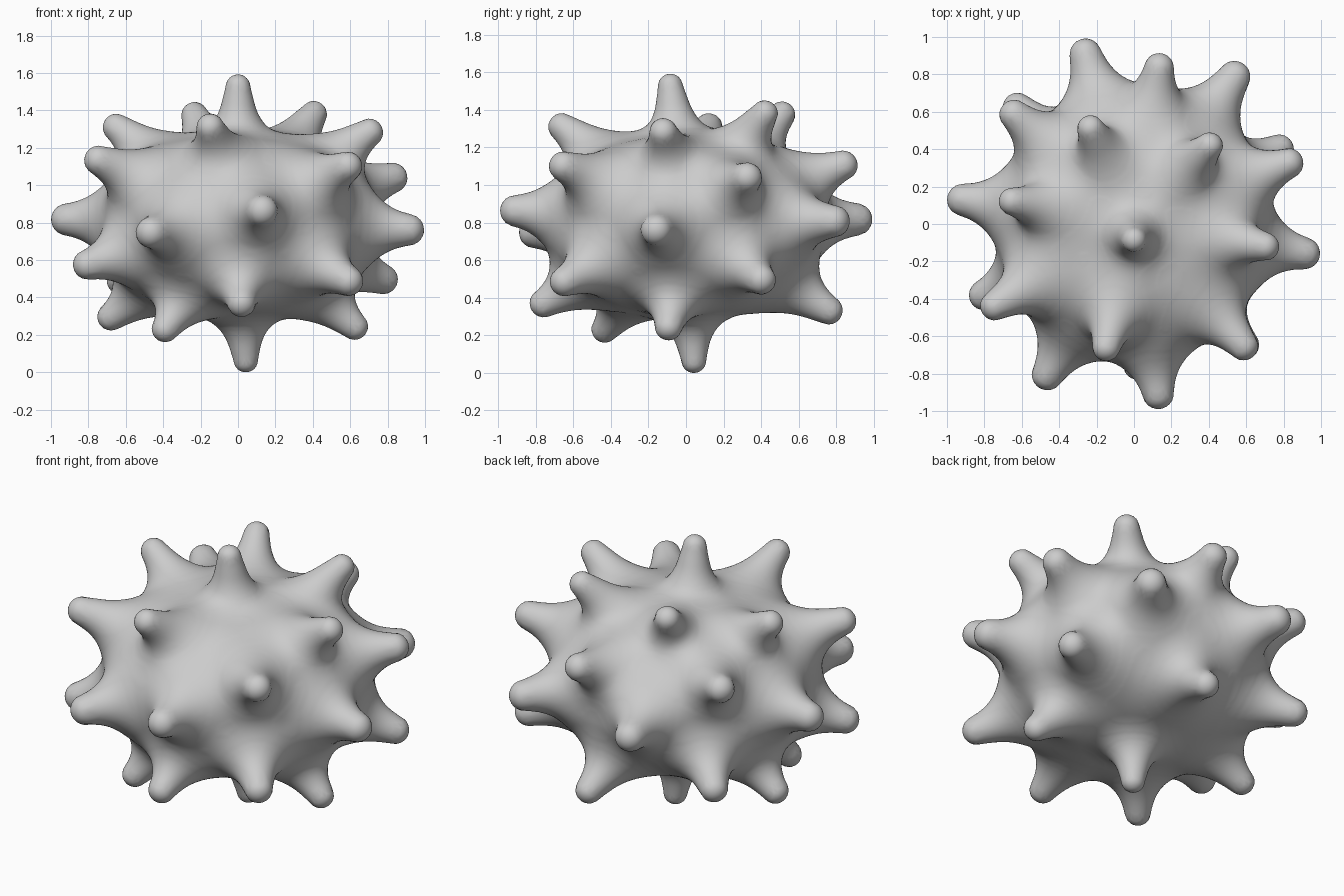
import bpy, bmesh, math
from mathutils import Vector

if "Cube" in bpy.data.objects:
    bpy.data.objects.remove(bpy.data.objects["Cube"], do_unlink=True)

# Spike tips, ordered from the top of the body to the bottom
TIPS = [
    (0.00, -0.09, 1.575), (0.435, 0.45, 1.415), (-0.25, 0.55, 1.41),
    (-0.16, -0.71, 1.34), (-0.70, 0.13, 1.34), (0.755, -0.13, 1.31),
    (-0.80, -0.47, 1.15), (0.63, -0.70, 1.115), (0.145, 0.90, 1.12),
    (-0.69, 0.63, 1.10), (0.89, 0.35, 1.05), (0.14, -0.98, 0.86),
    (-0.99, 0.14, 0.81), (-0.28, 0.98, 0.81), (0.58, 0.85, 0.80),
    (0.985, -0.17, 0.75), (-0.50, -0.87, 0.735), (-0.865, -0.41, 0.55),
    (0.835, 0.43, 0.465), (-0.67, 0.67, 0.46), (0.635, -0.695, 0.455),
    (0.02, -0.815, 0.33), (0.13, 0.815, 0.29), (-0.73, 0.12, 0.25),
    (0.67, -0.10, 0.195), (-0.42, -0.465, 0.18), (0.045, 0.045, 0.00),
]
CENTRE = Vector((0, 0, 0.79))
WIDE, UPPER, LOWER, POWER = 0.735, 0.475, 0.505, 2.3   # flattened, slightly boxy body
TAPER, BLEND = 0.25, 0.17              # spike widening and root softness

# Each spike: axis, distance to the centre of its round end, end radius
spikes = []
for tip in TIPS:
    v = Vector(tip) - CENTRE
    axis = v.normalized()
    end = 0.065 + 0.02 * (1 - abs(axis.z))
    spikes.append((axis, v.length + 0.008 - end, end))


def soft_min(a, b):
    h = max(BLEND - abs(a - b), 0) / BLEND
    return min(a, b) - h * h * BLEND / 4


def surface_radius(n):
    """March inwards along direction n until the blended surface is met."""
    flat = math.hypot(n.x, n.y) / WIDE
    tall = abs(n.z) / (UPPER if n.z > 0 else LOWER)
    base = (flat ** POWER + tall ** POWER) ** (-1 / POWER)
    near = []
    for axis, reach, end in spikes:
        c = n.dot(axis)
        if c > 0.7:
            near.append((c, math.sqrt(max(0.0, 1 - c * c)), reach, end))
    r = 1.05
    for _ in range(45):
        dist = r - base
        for c, s, reach, end in near:
            along = r * c
            t = min(along, reach)
            d = math.hypot(along - t, r * s) - end - TAPER * (reach - t)
            dist = soft_min(dist, d)
        if dist < 0.0008:
            break
        r -= dist * 0.9
    return r


# Spiked body: a fine ball shaped into one skin over body and spikes
bm = bmesh.new()
bmesh.ops.create_icosphere(bm, subdivisions=7, radius=1.0)
for v in bm.verts:
    n = v.co.normalized()
    v.co = CENTRE + n * surface_radius(n)

# Rest the lowest tip on the ground
low = min(v.co.z for v in bm.verts)
bmesh.ops.translate(bm, verts=bm.verts, vec=(0, 0, -low))
mesh = bpy.data.meshes.new("spiked_body")
bm.to_mesh(mesh)
bm.free()
body = bpy.data.objects.new("spiked_body", mesh)
bpy.context.collection.objects.link(body)

# Plain grey surface
grey = bpy.data.materials.new("light_grey")
grey.use_nodes = True
colour = (0.6, 0.6, 0.6, 1.0)
grey.diffuse_color = colour
grey.node_tree.nodes["Principled BSDF"].inputs["Base Color"].default_value = colour
mesh.materials.append(grey)

# Smooth shading with any sharp facets kept
bpy.ops.object.select_all(action='DESELECT')
body.select_set(True)
bpy.context.view_layer.objects.active = body
bpy.ops.object.shade_smooth_by_angle(angle=math.radians(40))
